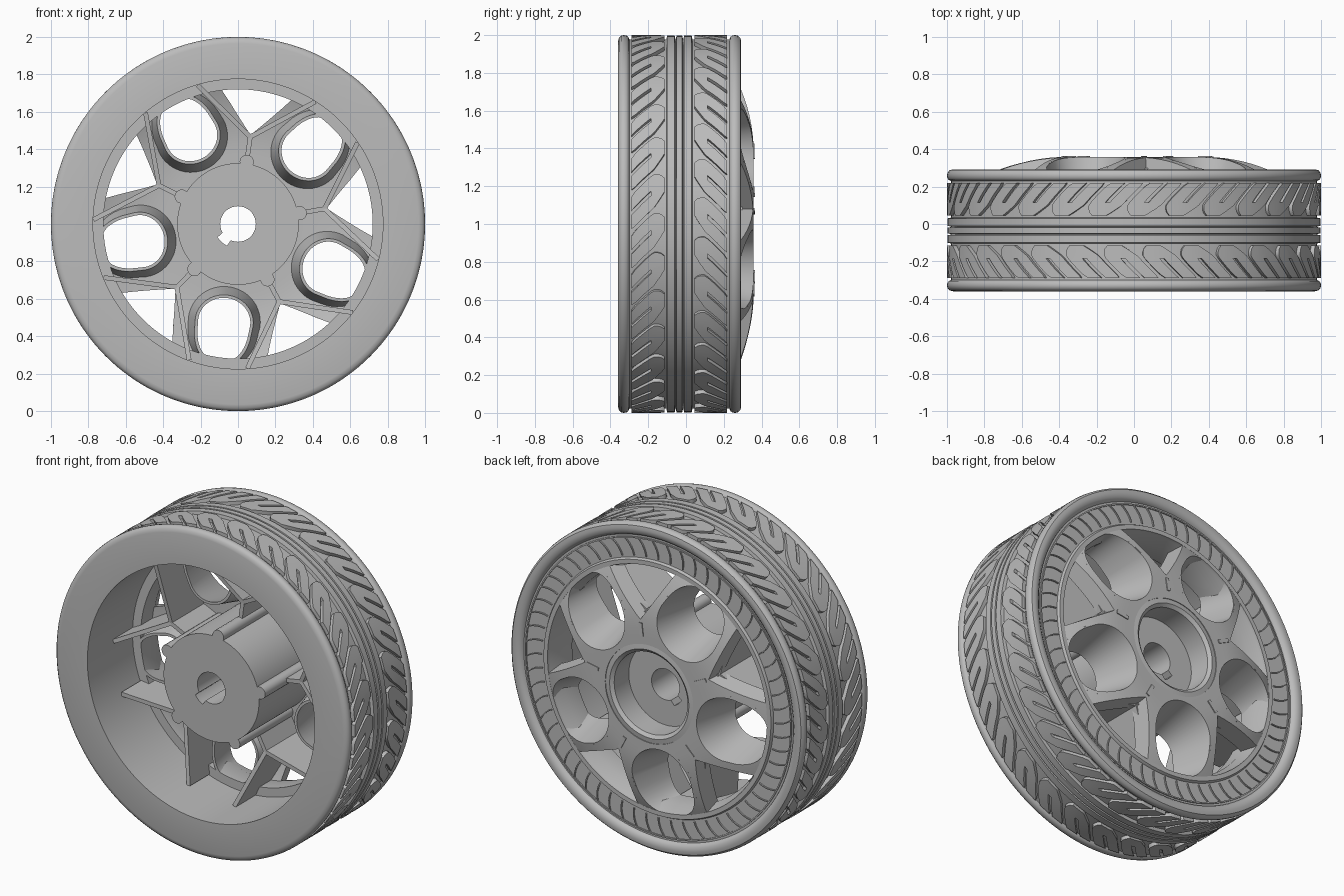
import bpy, bmesh
from math import sin, cos, pi, radians, hypot, atan2, copysign, sqrt

cube = bpy.data.objects.get("Cube")
if cube:
    bpy.data.objects.remove(cube)

grey = bpy.data.materials.new("plain_grey")
grey.use_nodes = True
grey.diffuse_color = (0.5, 0.5, 0.5, 1)
grey.node_tree.nodes["Principled BSDF"].inputs["Base Color"].default_value = (0.5, 0.5, 0.5, 1)

SPOKES = [radians(82 + 72 * k) for k in range(5)]
HALF = radians(36)


def at(r, a, y):
    """Wheel coordinates: radius, angle about the axle, depth."""
    return (r * cos(a), y, 1 + r * sin(a))


def local(u, v, a, y):
    """Point u along and v across the ray at angle a."""
    return at(hypot(u, v), a + atan2(v, u), y)


def dome(r):
    """Depth of the outer wheel face."""
    return 0.358 - 0.58 * max(0, r - 0.38) ** 2


def finish(name, bm, angle=35):
    bmesh.ops.recalc_face_normals(bm, faces=bm.faces)
    mesh = bpy.data.meshes.new(name)
    bm.to_mesh(mesh)
    bm.free()
    mesh.materials.append(grey)
    ob = bpy.data.objects.new(name, mesh)
    bpy.context.collection.objects.link(ob)
    smooth(ob, angle)
    return ob


def smooth(ob, angle=35):
    bpy.ops.object.select_all(action='DESELECT')
    ob.select_set(True)
    bpy.context.view_layer.objects.active = ob
    bpy.ops.object.shade_smooth_by_angle(angle=radians(angle))


def skin(bm, rings, cyclic=False):
    """Join closed rings of points; cap the ends or close the loop."""
    loops = [[bm.verts.new(p) for p in ring] for ring in rings]
    pairs = list(zip(loops, loops[1:]))
    if cyclic:
        pairs.append((loops[-1], loops[0]))
    else:
        bm.faces.new(loops[0])
        bm.faces.new(loops[-1])
    for a, b in pairs:
        for i in range(len(a)):
            j = (i + 1) % len(a)
            bm.faces.new((a[i], a[j], b[j], b[i]))


def lathe(name, profile, n=144, warp=lambda r, a: r):
    bm = bmesh.new()
    angles = [2 * pi * i / n for i in range(n)]
    skin(bm, [[at(warp(r, a), a, y) for r, y in profile] for a in angles], True)
    return finish(name, bm)


def slab(bm, a, p, q, width, front, back):
    """Upright plate from p to q (local u, v); front and back depths at each end."""
    d = hypot(q[0] - p[0], q[1] - p[1])
    nu, nv = -(q[1] - p[1]) / d * width / 2, (q[0] - p[0]) / d * width / 2
    rings = []
    for (u, v), f, b in zip((p, q), front, back):
        rings.append([local(u + nu, v + nv, a, f), local(u - nu, v - nv, a, f),
                      local(u - nu, v - nv, a, b), local(u + nu, v + nv, a, b)])
    skin(bm, rings)


# Tyre body: flat inner side, rounded beads, three centre ribs, recessed sidewall
BASE = 0.978
tyre = [(0.775, -0.36), (0.965, -0.36), (0.985, -0.355), (0.997, -0.343), (1, -0.33),
        (0.998, -0.315), (0.99, -0.305), (BASE, -0.3)]
for lo, hi in ((-0.1, -0.06), (-0.05, -0.02), (-0.01, 0.03)):
    tyre += [(BASE, lo - 0.004), (0.997, lo), (0.997, hi), (BASE, hi + 0.004)]
tyre += [(BASE, 0.23), (0.99, 0.235), (0.998, 0.245), (1, 0.26), (0.997, 0.275), (0.985, 0.288),
         (0.965, 0.292), (0.94, 0.288), (0.925, 0.275), (0.92, 0.265), (0.785, 0.265), (0.775, 0.265)]
lathe("tyre_body", tyre, 180)

# Tread: slanted leaf blocks with an open slot, mirrored about the middle
BLOCKS, STEPS = 30, 10
cell = 2 * pi / BLOCKS


def tread_row(name, y_in, y_out, offset):
    bm = bmesh.new()
    for k in range(BLOCKS):
        grid = {}

        def vert(i, j):
            if (i, j) not in grid:
                t = i / STEPS
                half = 0.44 * min(1, sqrt((t + 0.07) / 0.4))
                if i == STEPS:
                    half *= 0.93
                s = (-1, -0.6, -0.13, 0.13, 0.6, 1)[j] * half
                a = cell * (k + offset + s) - 0.15 * t ** 1.3
                grid[i, j] = bm.verts.new(at(1, a, y_in + (y_out - y_in) * t))
            return grid[i, j]

        for i in range(STEPS):
            for j in range(5):
                if j == 2 and i >= 0.4 * STEPS:
                    continue
                bm.faces.new((vert(i, j), vert(i + 1, j), vert(i + 1, j + 1), vert(i, j + 1)))
    # drop skirts from the block edges to the tyre body
    rim = [e for e in bm.edges if e.is_boundary]
    skirt = bmesh.ops.extrude_edge_only(bm, edges=rim)["geom"]
    for v in skirt:
        if isinstance(v, bmesh.types.BMVert):
            v.co.x *= 0.97
            v.co.z = 1 + (v.co.z - 1) * 0.97
    finish(name, bm)


tread_row("tread_blocks_front", -0.115, -0.288, 0)
tread_row("tread_blocks_back", 0.045, 0.218, 0.4)

# Sidewall: fine curved radial ribs
bm = bmesh.new()
for k in range(60):
    rings = []
    for i in range(5):
        t = i / 4
        r, a = 0.795 + 0.105 * t, 2 * pi * k / 60 - 0.045 * t * t
        w = 0.004
        rings.append([at(r, a - w, 0.26), at(r, a + w, 0.26), at(r, a + w, 0.273), at(r, a - w, 0.273)])
    skin(bm, rings)
finish("sidewall_ribs", bm)
lathe("sidewall_ring", [(0.9, 0.26), (0.9, 0.272), (0.908, 0.272), (0.908, 0.26)])

# Rim lip that carries the spokes
lathe("rim_lip", [(0.72, 0.08), (0.72, 0.2), (0.745, 0.262), (0.748, 0.28),
                  (0.775, 0.28), (0.785, 0.262), (0.785, 0.08)])


# Hub with a recessed outer end and a keyed axle hole
def keyway(r, a):
    return 0.13 if r < 0.1 and abs(a - radians(228)) < radians(17) else r


lathe("hub", [(0.095, -0.26), (0.325, -0.26), (0.325, 0.35), (0.27, 0.358),
              (0.25, 0.342), (0.25, 0.2), (0.095, 0.2)], 120, keyway)

bm = bmesh.new()
for a in SPOKES:
    skin(bm, [[local(0.335 + 0.038 * cos(t * pi / 8), 0.038 * sin(t * pi / 8), a, y)
               for t in range(16)] for y in (-0.26, 0.3)])
finish("hub_knobs", bm)


# Spoke face: domed disc pierced by rounded funnels and triangular windows
def funnel_ring(a, f, d, depth):
    """Rounded outline; f runs from the narrow inner end to the wide outer end."""
    ring = []
    inner, outer, wide = 0.13 + 0.07 * f + d, 0.2 + 0.02 * f + d, 0.14 + 0.06 * f + d
    for i in range(48):
        c, s = cos(2 * pi * i / 48), sin(2 * pi * i / 48)
        if c > 1e-6:
            u, v = outer * c ** 0.5, wide * copysign(abs(s) ** 0.5, s) * (1 - 0.24 * c)
        else:
            u, v = inner * c, wide * s
        u += 0.53
        y = depth if depth is not None else dome(hypot(u, v))
        ring.append(local(u, v, a, y))
    return ring


radii = [0.3 + 0.046 * i for i in range(11)]
face = lathe("spoke_face", [(r, dome(r)) for r in radii] + [(r, dome(r) - 0.1) for r in reversed(radii)])

bm = bmesh.new()
for a in SPOKES:
    skin(bm, [funnel_ring(a + HALF, 0, 0.008, 0.08), funnel_ring(a + HALF, 1, 0.008, None),
              funnel_ring(a + HALF, 1, 0.008, 0.5)])
    window = []
    for apex, slope, y in ((0.53, 0.98, 0.1), (0.44, 0.92, 0.38)):
        v = (0.79 - apex) * slope
        window.append([local(apex, 0, a, y), local(0.79, v, a, y), local(0.79, -v, a, y)])
    skin(bm, window)
cutter = finish("opening_cutter", bm)
cutter.hide_render = True
cut = face.modifiers.new("openings", 'BOOLEAN')
cut.operation, cut.solver, cut.object = 'DIFFERENCE', 'EXACT', cutter
bpy.context.view_layer.objects.active = face
bpy.ops.object.modifier_apply(modifier=cut.name)
bpy.data.objects.remove(cutter)
smooth(face, 30)

# Funnel walls lining the rounded openings
bm = bmesh.new()
for a in SPOKES:
    a += HALF
    skin(bm, [funnel_ring(a, 0, 0.016, 0.08), funnel_ring(a, 1, 0.016, None),
              funnel_ring(a, 1, 0, None), funnel_ring(a, 0, 0, 0.08)], True)
finish("funnel_walls", bm)

# Y-shaped stiffening plates behind each spoke, and a small bar on its face
bm = bmesh.new()
bars = bmesh.new()
for a in SPOKES:
    slab(bm, a, (0.31, 0), (0.475, 0), 0.025, (-0.05, -0.05), (0.3, 0.3))
    for side in (-1, 1):
        slab(bm, a, (0.47, 0), (0.705, 0.318 * side), 0.025, (-0.05, -0.11), (0.29, 0.24))
    slab(bars, a, (0.35, 0), (0.43, 0), 0.022, (0.34, 0.34), (0.364, 0.362))
finish("spoke_plates", bm)
finish("spoke_bars", bars)
